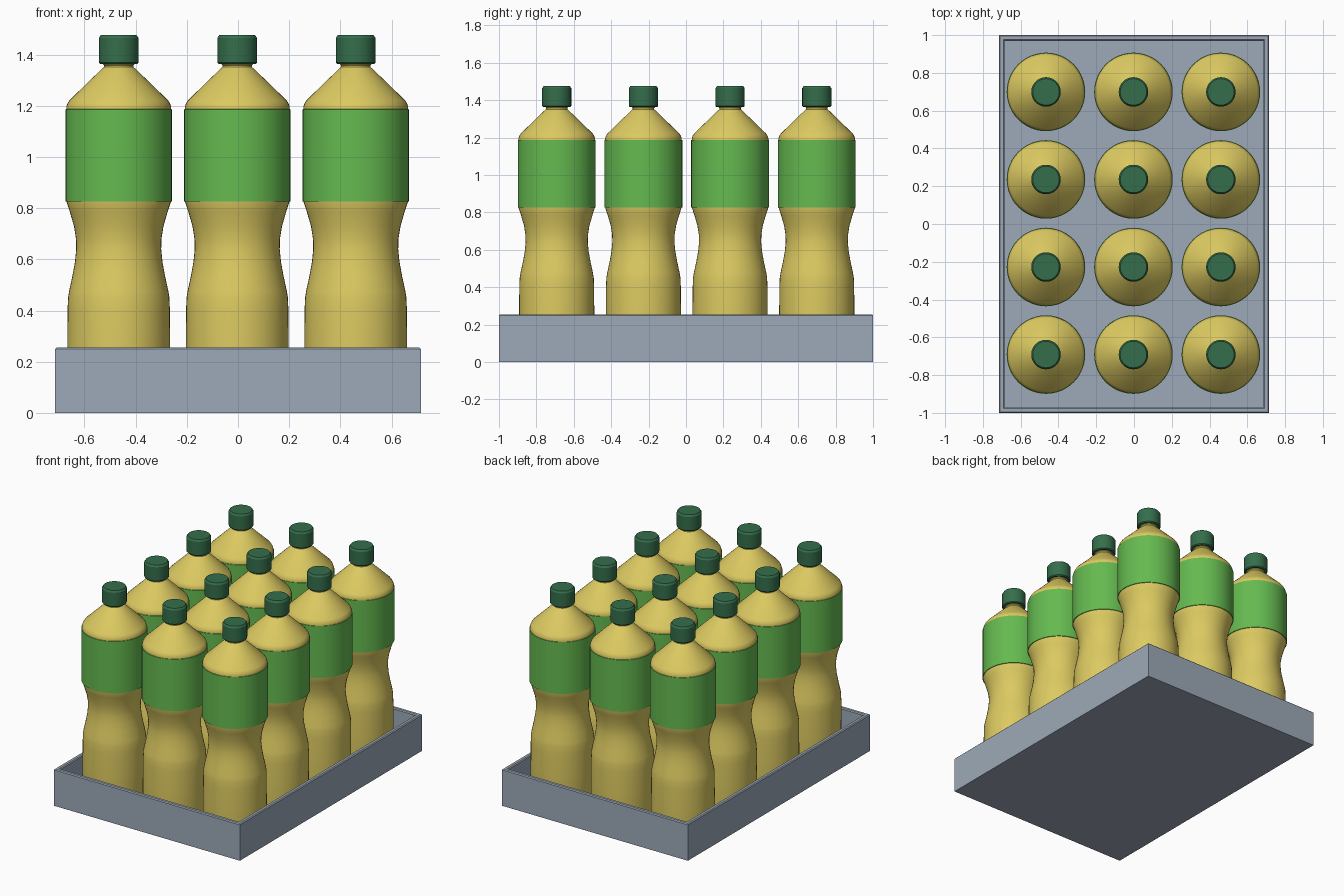
import bpy, bmesh, math

if "Cube" in bpy.data.objects:
    bpy.data.objects.remove(bpy.data.objects["Cube"])


def material(name, rgb):
    m = bpy.data.materials.new(name)
    m.diffuse_color = (*rgb, 1)
    m.use_nodes = True
    m.node_tree.nodes["Principled BSDF"].inputs["Base Color"].default_value = m.diffuse_color
    return m


YELLOW = material("yellow drink", (0.72, 0.59, 0.12))
GREEN = material("green label", (0.13, 0.49, 0.08))
DARK = material("dark green cap", (0.035, 0.155, 0.07))
GREY = material("grey tray", (0.34, 0.40, 0.48))


def finish(bm, name, mat):
    bmesh.ops.recalc_face_normals(bm, faces=bm.faces)
    me = bpy.data.meshes.new(name)
    bm.to_mesh(me)
    bm.free()
    me.materials.append(mat)
    ob = bpy.data.objects.new(name, me)
    bpy.context.collection.objects.link(ob)
    return ob


def lathe(name, profile, mat, sides=48):
    """Spin (radius, z) points round the z axis."""
    bm = bmesh.new()
    rings = []
    for r, z in profile:
        rings.append([bm.verts.new((r * math.cos(2 * math.pi * i / sides),
                                    r * math.sin(2 * math.pi * i / sides), z))
                      for i in range(sides)])
    for a, b in zip(rings, rings[1:]):
        for i in range(sides):
            j = (i + 1) % sides
            bm.faces.new((a[i], a[j], b[j], b[i]))
    bm.faces.new(rings[0][::-1])
    bm.faces.new(rings[-1])
    ob = finish(bm, name, mat)
    bpy.ops.object.select_all(action='DESELECT')
    ob.select_set(True)
    bpy.context.view_layer.objects.active = ob
    bpy.ops.object.shade_smooth_by_angle(angle=math.radians(30))
    return ob


# Tray: chamfered rectangular loops from the outer base, over the rim, to the floor
X, Y, H, WALL, CH, FLOOR = 0.715, 1.0, 0.255, 0.03, 0.006, 0.03
bm = bmesh.new()
loops = []
for inset, z in [(0, 0), (0, H - CH), (CH, H), (WALL - CH, H),
                 (WALL, H - CH), (WALL, FLOOR)]:
    x, y = X - inset, Y - inset
    loops.append([bm.verts.new((sx * x, sy * y, z))
                  for sx, sy in ((-1, -1), (1, -1), (1, 1), (-1, 1))])
for a, b in zip(loops, loops[1:]):
    for i in range(4):
        j = (i + 1) % 4
        bm.faces.new((a[i], a[j], b[j], b[i]))
bm.faces.new(loops[0][::-1])
bm.faces.new(loops[-1])
finish(bm, "tray", GREY)

# One bottle: body, wrapped label and cap
parts = [
    lathe("bottle_body", [
        (0.185, 0.03), (0.198, 0.045), (0.201, 0.08), (0.201, 0.26), (0.200, 0.40),
        (0.198, 0.45), (0.194, 0.475), (0.181, 0.535), (0.171, 0.59), (0.166, 0.64),
        (0.167, 0.68), (0.175, 0.73), (0.191, 0.785), (0.204, 0.825), (0.205, 1.185),
        (0.205, 1.195), (0.200, 1.21), (0.192, 1.222), (0.064, 1.346),
        (0.057, 1.351), (0.057, 1.358), (0.061, 1.362), (0.061, 1.37)], YELLOW),
    lathe("bottle_label", [(0.204, 0.825), (0.208, 0.826), (0.208, 1.186),
                           (0.204, 1.187)], GREEN),
    lathe("bottle_cap", [(0.073, 1.363), (0.078, 1.369), (0.078, 1.464),
                         (0.070, 1.476)], DARK),
]

# Three by four grid of bottles sharing the same meshes
for col in range(3):
    for row in range(4):
        pos = (-0.003 + (col - 1) * 0.463, 0.004 + (row - 1.5) * 0.4635, 0)
        for part in parts:
            ob = part if col == row == 0 else part.copy()
            if ob is not part:
                bpy.context.collection.objects.link(ob)
            ob.location = pos
